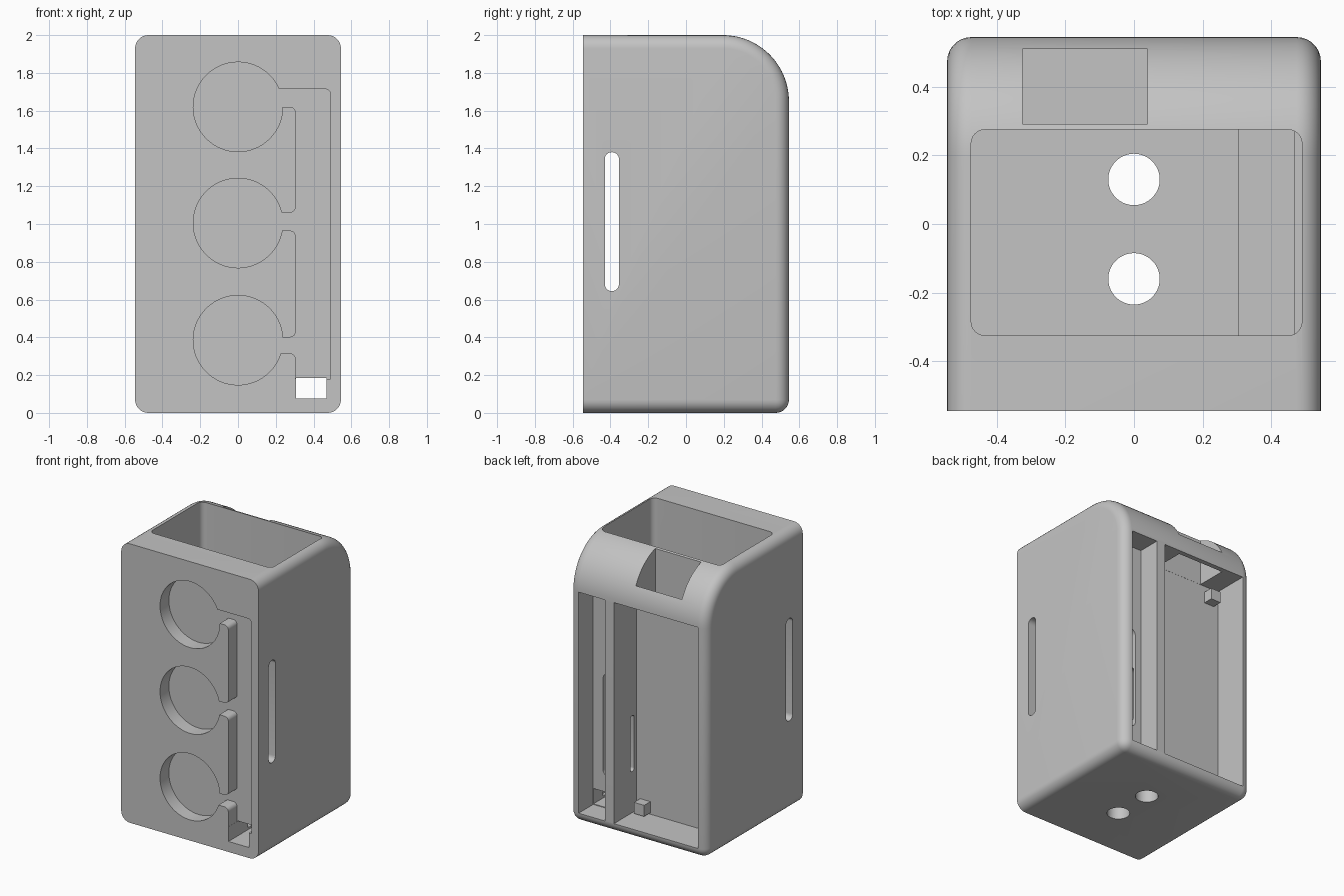
import bpy, bmesh, math
from mathutils import Vector

if "Cube" in bpy.data.objects:
    bpy.data.objects.remove(bpy.data.objects["Cube"], do_unlink=True)

grey = bpy.data.materials.new("plain grey")
grey.use_nodes = True
colour = (0.55, 0.55, 0.55, 1)
grey.diffuse_color = colour
grey.node_tree.nodes["Principled BSDF"].inputs["Base Color"].default_value = colour


def fillet(a, p, b, r, n=6):
    """Round corner p between neighbours a and b (right angles)."""
    p = Vector(p)
    u, v = (Vector(a) - p).normalized() * r, (Vector(b) - p).normalized() * r
    c = p + u + v
    return [tuple(c - v * math.cos(t) - u * math.sin(t))
            for t in (math.pi / 2 * i / n for i in range(n + 1))]


def rect(u0, u1, v0, v1, r=0.0):
    pts = [(u0, v0), (u1, v0), (u1, v1), (u0, v1)]
    if not r:
        return pts
    return [q for i, p in enumerate(pts)
            for q in fillet(pts[i - 1], p, pts[(i + 1) % 4], r)]


def circle(u, v, r, n=64):
    return [(u + r * math.cos(math.tau * i / n), v + r * math.sin(math.tau * i / n))
            for i in range(n)]


def prism(name, outline, axis, lo, hi):
    """Extrude a 2D outline along an axis; the outline uses the other two in order."""
    def place(p, d):
        q = list(p)
        q.insert("xyz".index(axis), d)
        return q
    bm = bmesh.new()
    ends = [[bm.verts.new(place(p, d)) for p in outline] for d in (lo, hi)]
    bm.faces.new(ends[0])
    bm.faces.new(ends[1])
    for i in range(len(outline)):
        bm.faces.new((ends[0][i - 1], ends[0][i], ends[1][i], ends[1][i - 1]))
    bmesh.ops.recalc_face_normals(bm, faces=bm.faces)
    mesh = bpy.data.meshes.new(name)
    bm.to_mesh(mesh)
    bm.free()
    mesh.materials.append(grey)
    obj = bpy.data.objects.new(name, mesh)
    bpy.context.collection.objects.link(obj)
    return obj


# Housing: side profile with a large arc at the upper back
H = 0.545
profile = [(-H, 0), (H, 0)] + fillet((H, 0), (H, 2), (-H, 2), 0.35, 20) + [(-H, 2)]
housing = prism("housing", profile, "x", -H, H)

# Round every rim except the front
bm = bmesh.new()
bm.from_mesh(housing.data)
rim = []
for e in bm.edges:
    a, b = (v.co for v in e.verts)
    at_front = a.y < -H + 0.01 and b.y < -H + 0.01
    on_side = abs(a.x - b.x) < 0.01
    bottom_back = max(a.z, b.z) < 0.01 and min(a.y, b.y) > H - 0.01
    if (on_side and not at_front) or bottom_back:
        rim.append(e)
bmesh.ops.bevel(bm, geom=rim, offset=0.07, segments=7, profile=0.5, affect='EDGES')
bm.to_mesh(housing.data)
bm.free()

# Front recess: three discs joined by necks to a cable channel
R, LEFT, RIGHT, END = 0.237, 0.305, 0.49, 0.18
discs = [(1.62, 1.715, 1.62), (1.005, 1.06, 0.965), (0.385, 0.40, 0.315)]
recess = [(RIGHT, END)] + fillet((RIGHT, END), (RIGHT, 1.715), (0, 1.715), 0.03)
for i, (cz, upper, lower) in enumerate(discs):
    if i:
        recess += fillet((LEFT, 2), (LEFT, upper), (0, upper), 0.03)
    a = math.asin((upper - cz) / R)
    b = math.asin((lower - cz) / R) + math.tau
    recess += [(R * math.cos(a + (b - a) * k / 60), cz + R * math.sin(a + (b - a) * k / 60))
               for k in range(61)]
    recess += fillet((0, lower), (LEFT, lower), (LEFT, 0), 0.03)
recess.append((LEFT, END))

cutters = [
    prism("recess_cut", recess, "y", -0.7, -0.445),
    prism("top_pocket_cut", rect(-0.475, 0.49, -0.325, 0.275, 0.04), "z", 0.09, 2.2),
    prism("strap_slot_cut", rect(-0.43, -0.355, 0.645, 1.38, 0.036), "x", -0.7, 0.7),
    prism("cable_hole_cut", rect(0.306, 0.468, 0.075, 0.185), "y", -0.7, 0.45),
    prism("wide_bay_cut", rect(-0.475, 0.19, 0.07, 1.655), "y", 0.29, 0.7),
    prism("narrow_bay_cut", rect(0.26, 0.47, 0.07, 1.655), "y", 0.38, 0.7),
    prism("bay_slot_cut", rect(0.307, 0.392, 0.30, 1.035, 0.04), "y", 0.2, 0.45),
    prism("divider_slot_cut", rect(0.315, 0.36, 0.365, 0.765, 0.02), "x", 0.1, 0.35),
    prism("window_cut", rect(-0.325, 0.04, 0.291, 0.51), "z", 1.5, 2.2),
    prism("front_drain_cut", circle(0, -0.16, 0.075), "z", -0.2, 0.3),
    prism("back_drain_cut", circle(0, 0.13, 0.075), "z", -0.2, 0.3),
]
bpy.context.view_layer.objects.active = housing
for cutter in cutters:
    cutter.hide_render = True
    mod = housing.modifiers.new(cutter.name, 'BOOLEAN')
    mod.operation, mod.solver, mod.object = 'DIFFERENCE', 'EXACT', cutter
    bpy.ops.object.modifier_apply(modifier=mod.name)
for cutter in cutters:
    bpy.data.objects.remove(cutter, do_unlink=True)

# Pegs on the wall of the wide bay
prism("lower_peg", rect(0.08, 0.16, 0.08, 0.16), "y", 0.28, 0.36)
prism("upper_peg", rect(-0.44, -0.36, 1.53, 1.61), "y", 0.28, 0.36)

for o in bpy.context.selected_objects:
    o.select_set(False)
housing.select_set(True)
bpy.context.view_layer.objects.active = housing
bpy.ops.object.shade_smooth_by_angle(angle=math.radians(30))
